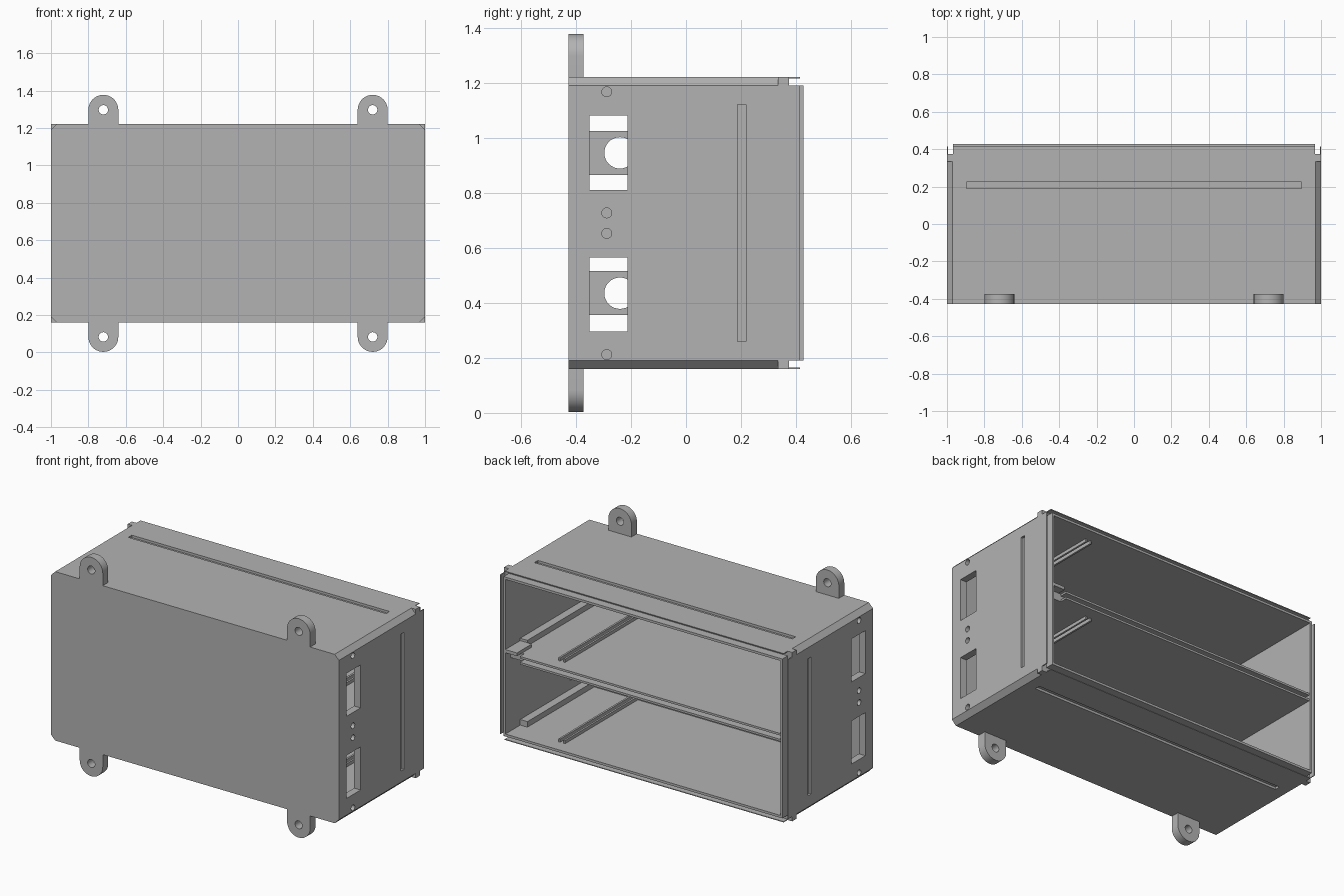
import bpy, bmesh, math
from mathutils import Matrix, Vector

if "Cube" in bpy.data.objects:
    bpy.data.objects.remove(bpy.data.objects["Cube"])

grey = bpy.data.materials.new("plain grey")
grey.use_nodes = True
grey.diffuse_color = (0.45, 0.45, 0.45, 1)
grey.node_tree.nodes["Principled BSDF"].inputs["Base Color"].default_value = grey.diffuse_color

MID = 0.69            # height of the middle shelf
FRONT, RIM, STEP = -0.427, 0.375, 0.335
HALF = 0.53           # half height of the case
WALL = 0.045


def finish(name, bm):
    bmesh.ops.recalc_face_normals(bm, faces=bm.faces)
    mesh = bpy.data.meshes.new(name)
    bm.to_mesh(mesh)
    bm.free()
    mesh.materials.append(grey)
    ob = bpy.data.objects.new(name, mesh)
    bpy.context.collection.objects.link(ob)
    return ob


def box(name, x, y, z):
    bm = bmesh.new()
    size = [b - a for a, b in (x, y, z)]
    centre = [(a + b) / 2 for a, b in (x, y, z)]
    bmesh.ops.create_cube(bm, size=1, matrix=Matrix.Translation(centre) @ Matrix.Diagonal((*size, 1)))
    return finish(name, bm)


def prism(name, outline, y0, y1):
    bm = bmesh.new()
    face = bm.faces.new([bm.verts.new((x, y0, z)) for x, z in outline])
    new = bmesh.ops.extrude_face_region(bm, geom=[face])["geom"]
    bmesh.ops.translate(bm, vec=(0, y1 - y0, 0), verts=[v for v in new if isinstance(v, bmesh.types.BMVert)])
    return finish(name, bm)


def rod(name, centre, radius, length, axis):
    bm = bmesh.new()
    turn = Vector((0, 0, 1)).rotation_difference(Vector(axis)).to_matrix().to_4x4()
    bmesh.ops.create_cone(bm, cap_ends=True, segments=32, radius1=radius, radius2=radius,
                          depth=length, matrix=Matrix.Translation(centre) @ turn)
    return finish(name, bm)


def combine(ob, tools, operation="DIFFERENCE"):
    bpy.context.view_layer.objects.active = ob
    for tool in tools:
        mod = ob.modifiers.new("cut", "BOOLEAN")
        mod.operation, mod.solver, mod.object = operation, "EXACT", tool
        bpy.ops.object.modifier_apply(modifier=mod.name)
        bpy.data.objects.remove(tool)


# case: chamfered shell with a square collar near the open back
c = 0.03
corner = [(1 - c, HALF), (1, HALF - c)]
octagon = corner + [(x, -z) for x, z in corner[::-1]]
octagon += [(-x, -z) for x, z in octagon]
case = prism("case", [(x, z + MID) for x, z in octagon], FRONT, STEP)
combine(case, [box("collar", (-1, 1), (STEP - 0.001, RIM), (MID - HALF, MID + HALF))], "UNION")

cuts = []
for s in (-1, 1):
    # compartments either side of the shelf
    zs = sorted((MID + s * 0.025, MID + s * (HALF - WALL)))
    cuts.append(box("cutter", (-1 + WALL, 1 - WALL), (FRONT + 0.045, 1), zs))
    # long shallow grooves in top and bottom
    zs = sorted((MID + s * (HALF - 0.015), MID + s * (HALF + 0.1)))
    cuts.append(box("cutter", (-0.895, 0.895), (0.19, 0.225), zs))
    # side grooves, side windows and screw holes
    xs = sorted((s * 0.985, s * 1.1))
    cuts.append(box("cutter", xs, (0.187, 0.218), (MID - 0.43, MID + 0.43)))
    for mid in (0.43, 0.945):
        cuts.append(box("cutter", sorted((s * 0.9, s * 1.1)), (-0.35, -0.213), (mid - 0.135, mid + 0.135)))
    for z in (0.212, 0.652, 0.727, 1.167):
        cuts.append(rod("cutter", (s, -0.288, z), 0.018, 0.06, (1, 0, 0)))
combine(case, cuts)

# back rim: thin outer skin and longer inner lip with a groove between
for s, place in ((1, "upper"), (-1, "lower")):
    for part, near, far, end in (("skin", 0.525, 0.53, 0.415), ("lip", 0.485, 0.5, 0.427)):
        box(f"{place}_{part}", (-0.968, 0.968), (RIM, end), sorted((MID + s * near, MID + s * far)))
    box(f"{place}_shelf_lip", (-0.955, 0.86), (RIM, 0.42), sorted((MID + s * 0.012, MID + s * 0.025)))
for s, place in ((1, "left"), (-1, "right")):
    for part, near, far, end in (("skin", 0.995, 1, 0.415), ("lip", 0.955, 0.968, 0.427)):
        box(f"{place}_{part}", sorted((s * near, s * far)), (RIM, end), (0.19, 1.19))

# compartment fittings: side bar, paired guide rails, pierced bracket
for place, floor, roof in (("lower", 0.205, 0.665), ("upper", 0.715, 1.175)):
    box(f"{place}_side_bar", (0.905, 0.955), (-0.382, 0.28), (floor, floor + 0.035))
    for x in (0.602, 0.636):
        box(f"{place}_floor_rail", (x, x + 0.012), (-0.382, 0.34), (floor, floor + 0.02))
        box(f"{place}_roof_rail", (x, x + 0.012), (-0.382, 0.34), (roof - 0.02, roof))
    mid = (floor + roof) / 2
    bracket = box(f"{place}_bracket", (-0.015, 0.015), (-0.382, -0.165), (mid - 0.08, mid + 0.08))
    combine(bracket, [rod("cutter", (0, -0.24, mid), 0.057, 0.2, (1, 0, 0))])
box("shelf_tab", (0.875, 0.955), (0.28, 0.427), (0.715, 0.735))

# mounting ears with bolt holes
for sx, side in ((1, "left"), (-1, "right")):
    for sz, place in ((1, "upper"), (-1, "lower")):
        x, z, r = sx * 0.72, MID + sz * 0.607, 0.08
        arc = [(x + r * math.cos(math.pi * i / 24), z + sz * r * math.sin(math.pi * i / 24)) for i in range(25)]
        base = MID + sz * HALF
        ear = prism(f"{side}_{place}_ear", arc + [(x - r, base), (x + r, base)], FRONT, -0.373)
        combine(ear, [rod("cutter", (x, -0.4, z), 0.025, 0.3, (0, 1, 0))])

# smooth the round parts, keep edges crisp
for ob in bpy.context.scene.objects:
    if ob.type == "MESH" and ("ear" in ob.name or "bracket" in ob.name or ob is case):
        bpy.ops.object.select_all(action="DESELECT")
        ob.select_set(True)
        bpy.context.view_layer.objects.active = ob
        bpy.ops.object.shade_smooth_by_angle(angle=math.radians(30))
